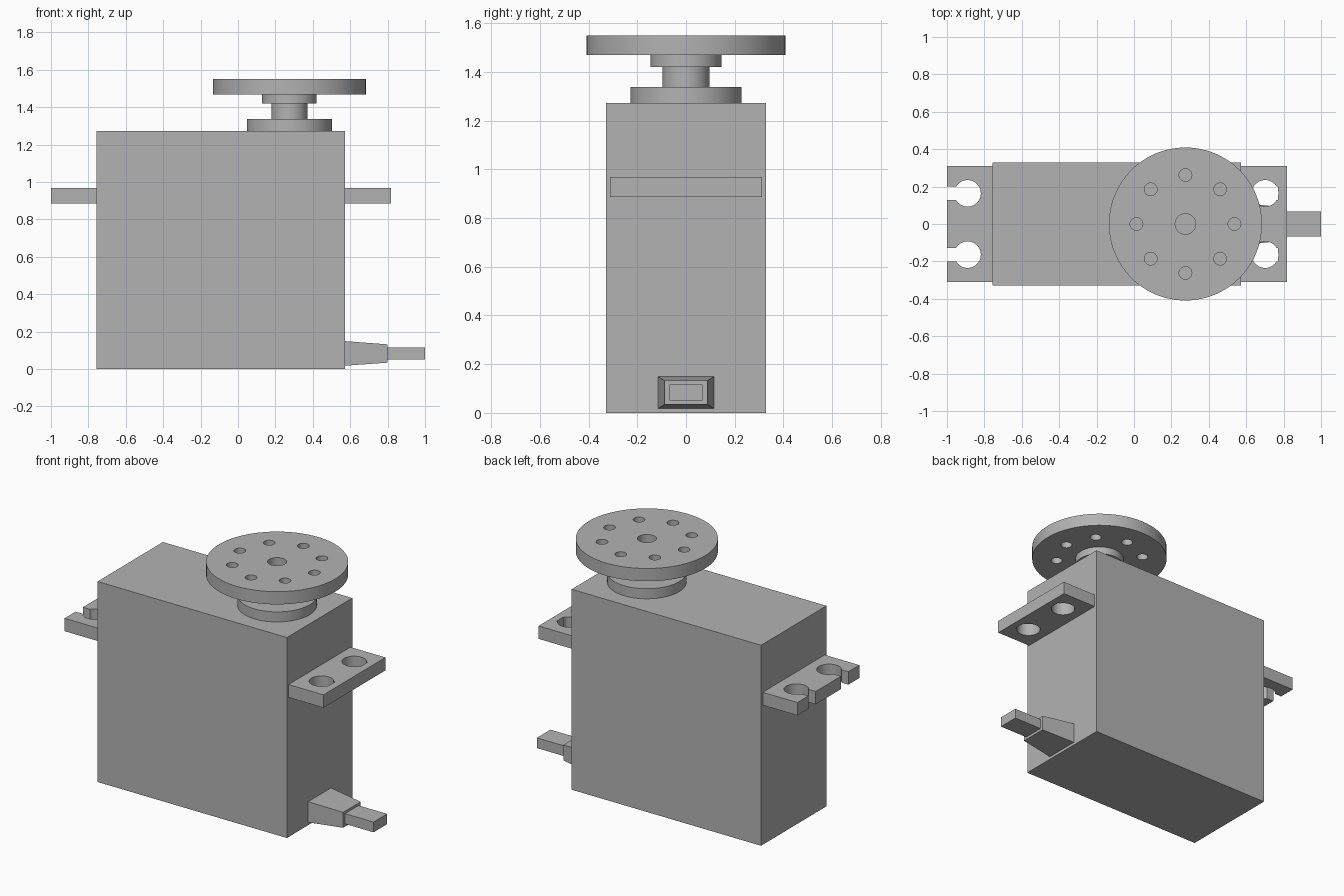
import bpy, bmesh, math
from mathutils import Matrix, Vector

cube = bpy.data.objects.get("Cube")
if cube:
    bpy.data.objects.remove(cube, do_unlink=True)

gray = bpy.data.materials.new("plain_gray")
gray.use_nodes = True
color = (0.45, 0.45, 0.45, 1)
gray.diffuse_color = color
gray.node_tree.nodes["Principled BSDF"].inputs["Base Color"].default_value = color


def new_object(name, bm):
    bmesh.ops.recalc_face_normals(bm, faces=bm.faces)
    mesh = bpy.data.meshes.new(name)
    bm.to_mesh(mesh)
    bm.free()
    mesh.materials.append(gray)
    obj = bpy.data.objects.new(name, mesh)
    bpy.context.collection.objects.link(obj)
    return obj


def box(name, x, y, z, tip=None):
    """Box from (min, max) ranges; tip = (y range, z range) of a tapered +x end."""
    bm = bmesh.new()
    bmesh.ops.create_cube(bm, size=1)
    for v in bm.verts:
        i, j, k = (int(c > 0) for c in v.co)
        yr, zr = tip if tip and i else (y, z)
        v.co = (x[i], yr[j], zr[k])
    return new_object(name, bm)


def cylinder(name, x, y, radius, z, segments=64):
    bm = bmesh.new()
    bmesh.ops.create_cone(bm, cap_ends=True, segments=segments,
                          radius1=radius, radius2=radius, depth=z[1] - z[0],
                          matrix=Matrix.Translation((x, y, sum(z) / 2)))
    return new_object(name, bm)


def smooth(obj):
    bpy.ops.object.select_all(action='DESELECT')
    obj.select_set(True)
    bpy.context.view_layer.objects.active = obj
    bpy.ops.object.shade_smooth_by_angle(angle=math.radians(30))


def cut(obj, cutters):
    """Subtract the cutters, bake the result and remove the cutters."""
    for c in cutters:
        c.hide_render = True
        mod = obj.modifiers.new("cut", 'BOOLEAN')
        mod.operation, mod.solver, mod.object = 'DIFFERENCE', 'EXACT', c
    graph = bpy.context.evaluated_depsgraph_get()
    obj.data = bpy.data.meshes.new_from_object(obj.evaluated_get(graph))
    obj.modifiers.clear()
    for c in cutters:
        bpy.data.objects.remove(c, do_unlink=True)


# Main case
LEFT, RIGHT, TOP = -0.757, 0.573, 1.273
box("case", (LEFT, RIGHT), (-0.328, 0.328), (0, TOP))

# Mounting tabs with keyhole screw holes
TAB_Z, CUT_Z = (0.886, 0.968), (0.8, 1.05)
for name, x, hole_x, slot in (
        ("right_mounting_tab", (-1, LEFT), -0.89, (-1.1, -0.89)),
        ("left_mounting_tab", (RIGHT, 0.818), 0.701, (0.701, 0.771))):
    tab = box(name, x, (-0.311, 0.311), TAB_Z)
    cutters = []
    for y in (-0.164, 0.164):
        cutters.append(cylinder("hole_cutter", hole_x, y, 0.071, CUT_Z, 48))
        cutters.append(box("slot_cutter", slot, (y - 0.037, y + 0.037), CUT_Z))
    cut(tab, cutters)
    smooth(tab)

# Output shaft stack
AXIS = 0.275
for name, radius, z in (("shaft_collar", 0.228, (TOP, 1.337)),
                        ("output_shaft", 0.096, (1.337, 1.421))):
    smooth(cylinder(name, AXIS, 0, radius, z))

# Round horn: hub and disc, drilled with a centre hole and a ring of holes
hub = cylinder("horn_hub", AXIS, 0, 0.146, (1.421, 1.469))
cut(hub, [cylinder("hole_cutter", AXIS, 0, 0.055, (1.4, 1.6), 32)])
smooth(hub)

disc = cylinder("horn_disc", AXIS, 0, 0.409, (1.469, 1.55), 96)
drills = [cylinder("hole_cutter", AXIS, 0, 0.055, (1.4, 1.6), 32)]
for i in range(8):
    p = Matrix.Rotation(i * math.tau / 8, 3, 'Z') @ Vector((0.262, 0, 0))
    drills.append(cylinder("hole_cutter", AXIS + p.x, p.y, 0.034, (1.4, 1.6), 24))
cut(disc, drills)
smooth(disc)

# Cable with tapered strain relief
box("strain_relief", (RIGHT, 0.8), (-0.115, 0.115), (0.018, 0.149),
    tip=((-0.088, 0.088), (0.034, 0.132)))
box("cable", (0.8, 1), (-0.068, 0.068), (0.051, 0.116))
